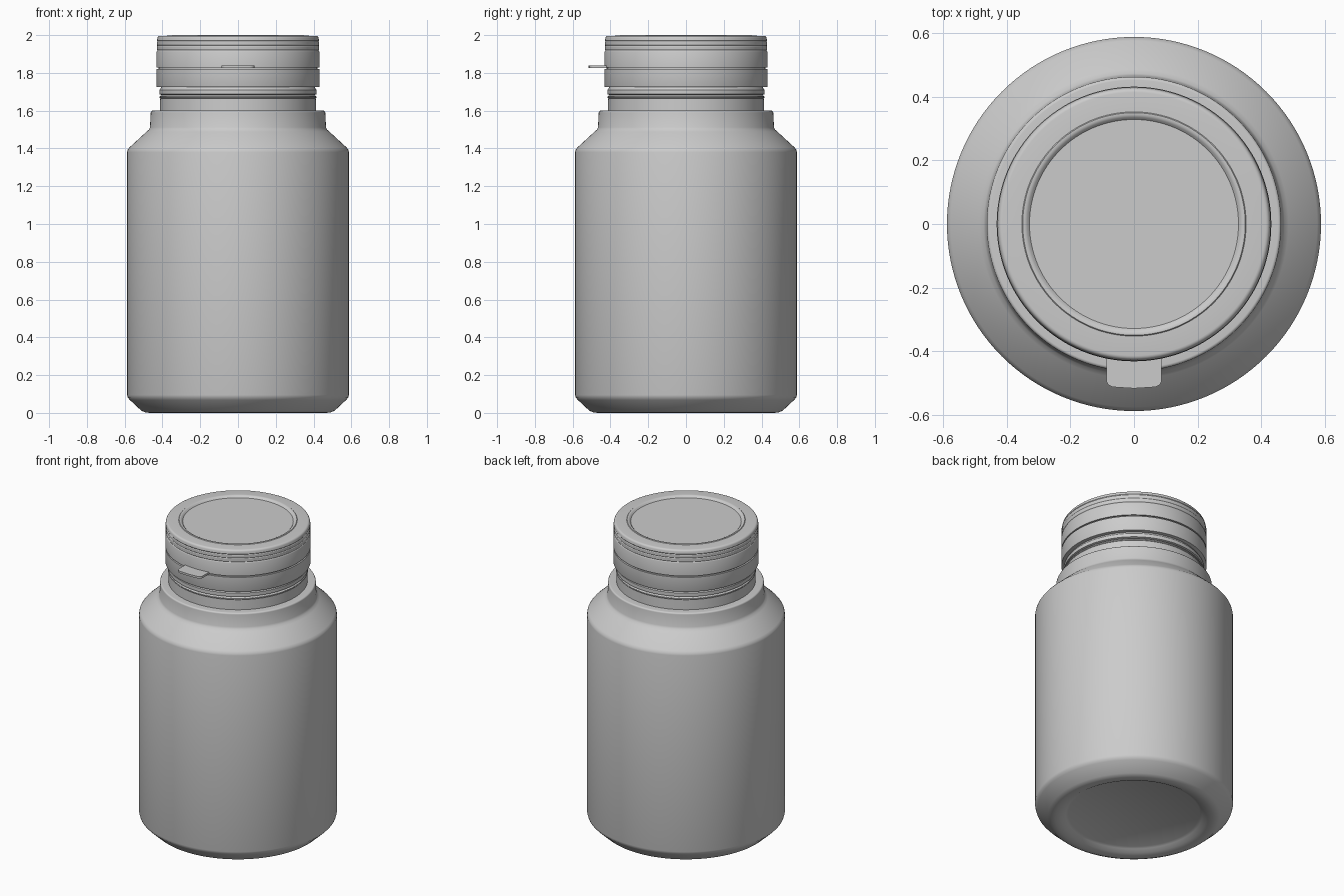
import bpy, bmesh, math

if "Cube" in bpy.data.objects:
    bpy.data.objects.remove(bpy.data.objects["Cube"])

SEGMENTS = 128


def finish(name, bm, angle=30):
    bmesh.ops.remove_doubles(bm, verts=bm.verts, dist=1e-5)
    bmesh.ops.recalc_face_normals(bm, faces=bm.faces)
    mesh = bpy.data.meshes.new(name)
    bm.to_mesh(mesh)
    bm.free()
    obj = bpy.data.objects.new(name, mesh)
    bpy.context.collection.objects.link(obj)
    bpy.ops.object.select_all(action='DESELECT')
    obj.select_set(True)
    bpy.context.view_layer.objects.active = obj
    bpy.ops.object.shade_smooth_by_angle(angle=math.radians(angle))
    return obj


def lathe(name, profile):
    """Revolve a closed or axis-to-axis (radius, z) profile around z."""
    bm = bmesh.new()
    verts = [bm.verts.new((r, 0, z)) for r, z in profile]
    edges = [bm.edges.new(pair) for pair in zip(verts, verts[1:])]
    bmesh.ops.spin(bm, geom=verts + edges, cent=(0, 0, 0), axis=(0, 0, 1),
                   angle=math.tau, steps=SEGMENTS, use_merge=True)
    return finish(name, bm)


def arc(r, z, radius, start, end, steps=5):
    """Points of a fillet in the profile plane."""
    angles = [math.radians(start + (end - start) * i / steps) for i in range(steps + 1)]
    return [(r + radius * math.cos(a), z + radius * math.sin(a)) for a in angles]


# Bottle: recessed base, chamfered foot, straight wall, shoulder, collar and neck
lathe("bottle", [
    (0, 0.03), (0.39, 0.03), (0.405, 0.022), (0.43, 0.008), (0.465, 0.0),
    (0.49, 0.002), (0.512, 0.012), (0.572, 0.068), (0.583, 0.08), (0.587, 0.095),
    (0.587, 1.38), (0.584, 1.393), (0.575, 1.405),
    (0.485, 1.488), (0.472, 1.499), (0.466, 1.512),
    *arc(0.452, 1.59, 0.01, 0, 90), (0.413, 1.6),
    (0.412, 1.665), *arc(0.409, 1.672, 0.007, -90, 90), (0.403, 1.683),
    (0.416, 1.687), (0.416, 1.71), (0.408, 1.72), (0.4, 1.74), (0.4, 1.90), (0, 1.90),
])

# Tamper band beneath the cap
lathe("tamper_band", [
    (0.402, 1.725), *arc(0.428, 1.728, 0.003, -90, 0, 2), (0.431, 1.82),
    (0.402, 1.82), (0.402, 1.725),
])

# Breakable bridge visible inside the narrow slot
lathe("slot_bridge", [
    (0.402, 1.815), (0.42, 1.815), (0.42, 1.836), (0.402, 1.836), (0.402, 1.815),
])

# Cap with shallow grooves on its side and a ringed, recessed top
side = [(0.40, 1.829), (0.431, 1.829), (0.431, 1.912)]
for z in (1.92, 1.945, 1.968):
    side += [(0.4295, z - 0.004), (0.427, z), (0.4295, z + 0.004)]
lathe("cap", side + arc(0.413, 1.982, 0.014, 0, 90) + [
    (0.352, 1.997), (0.349, 2.0), (0.342, 2.0), (0.335, 1.996), (0.328, 1.988),
    (0, 1.988),
])

# Pull tab at the front, with rounded outer corners
outline = [(-0.087, -0.41)]
outline += arc(-0.062, -0.487, 0.025, 180, 270)
outline += [(0, -0.516)]
outline += arc(0.062, -0.487, 0.025, 270, 360)
outline += [(0.087, -0.41)]
bm = bmesh.new()
face = bm.faces.new([bm.verts.new((x, y, 1.826)) for x, y in outline])
top = bmesh.ops.extrude_face_region(bm, geom=[face])["geom"]
bmesh.ops.translate(bm, vec=(0, 0, 0.013),
                    verts=[v for v in top if isinstance(v, bmesh.types.BMVert)])
if not face.is_valid or all(f.normal.z > -0.9 for f in bm.faces):
    bm.faces.ensure_lookup_table()
bottom = [v for v in bm.verts if v.co.z < 1.83]
if not any(all(v.co.z < 1.83 for v in f.verts) for f in bm.faces):
    bmesh.ops.contextual_create(bm, geom=bottom)
finish("pull_tab", bm)
